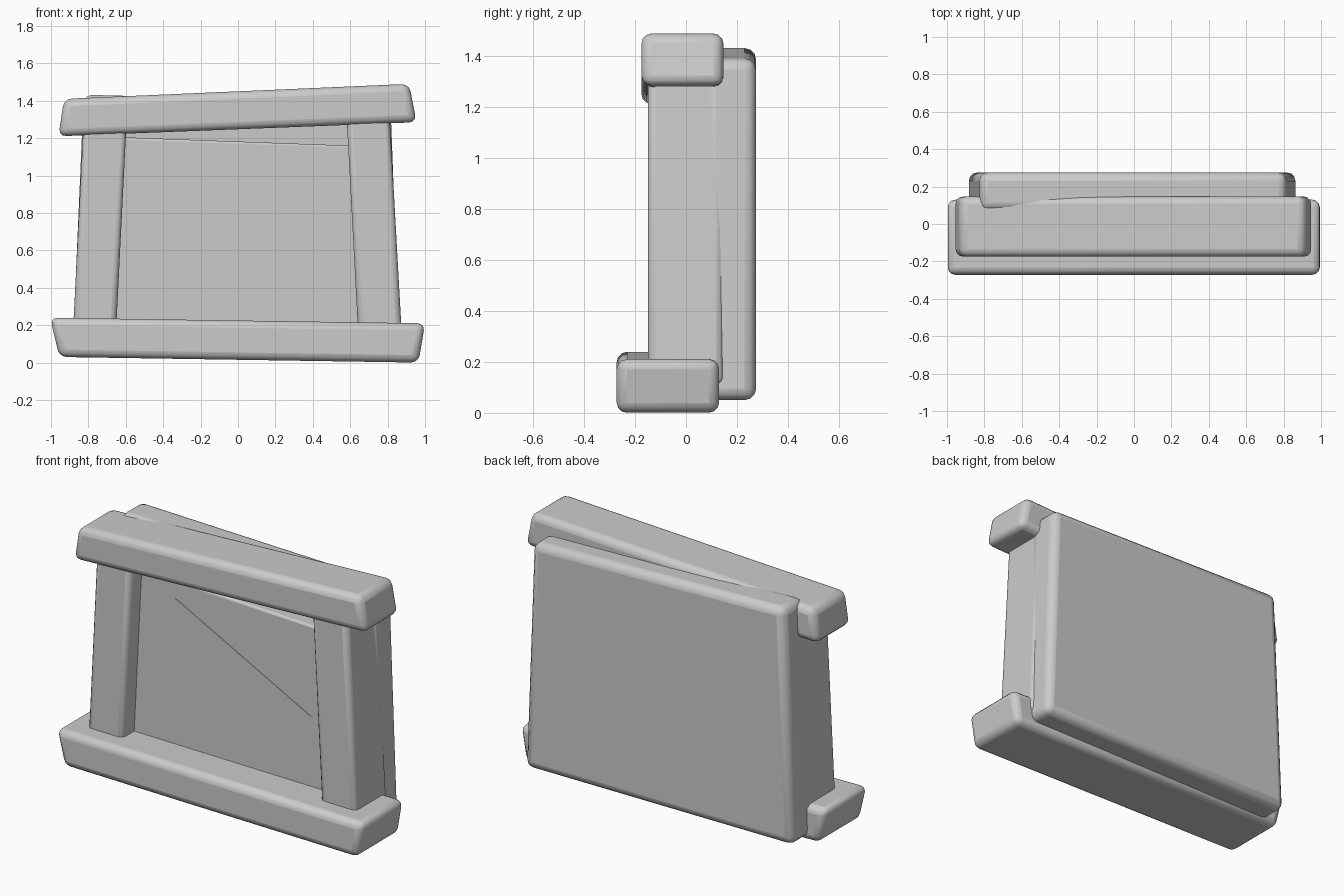
import bpy, bmesh

cube = bpy.data.objects.get("Cube")
if cube:
    bpy.data.objects.remove(cube, do_unlink=True)

# One plain grey for everything
grey = bpy.data.materials.new("light_grey")
grey.use_nodes = True
colour = (0.6, 0.6, 0.6, 1)
grey.diffuse_color = colour
grey.node_tree.nodes["Principled BSDF"].inputs["Base Color"].default_value = colour


def slab(name, outline, front, back, bevel=0.0):
    """Extrude an x-z outline from front to back in y, then round its edges."""
    bm = bmesh.new()
    face = bm.faces.new([bm.verts.new((x, front, z)) for x, z in outline])
    out = bmesh.ops.extrude_face_region(bm, geom=[face])
    for v in out["geom"]:
        if isinstance(v, bmesh.types.BMVert):
            v.co.y = back
    bmesh.ops.recalc_face_normals(bm, faces=bm.faces)
    mesh = bpy.data.meshes.new(name)
    bm.to_mesh(mesh)
    bm.free()
    mesh.materials.append(grey)
    obj = bpy.data.objects.new(name, mesh)
    bpy.context.collection.objects.link(obj)
    if bevel:
        mod = obj.modifiers.new("rounded_edges", "BEVEL")
        mod.width = bevel
        mod.segments = 3
        mod.limit_method = "NONE"
    bpy.ops.object.select_all(action="DESELECT")
    obj.select_set(True)
    bpy.context.view_layer.objects.active = obj
    bpy.ops.object.shade_smooth_by_angle(angle=0.6)
    return obj


# Crooked beams
slab("lintel", [(-0.96, 1.21), (0.955, 1.285), (0.915, 1.49), (-0.93, 1.41)],
     -0.175, 0.147, 0.04)
slab("sill", [(-0.955, 0.03), (0.965, 0), (1, 0.21), (-1.005, 0.24)],
     -0.272, 0.13, 0.04)

# Leaning posts
slab("right_post", [(-0.885, 0.11), (-0.655, 0.11), (-0.595, 1.3), (-0.825, 1.3)],
     -0.15, 0.148, 0.03)
slab("left_post", [(0.645, 0.11), (0.878, 0.11), (0.81, 1.33), (0.58, 1.33)],
     -0.15, 0.148, 0.03)

# Backing panel, pane and the diagonal glint on the pane
slab("back_panel", [(-0.885, 0.05), (0.865, 0.05), (0.815, 1.39), (-0.825, 1.432)],
     0.07, 0.275, 0.045)
slab("pane", [(-0.7, 0.15), (0.7, 0.15), (0.68, 1.157), (-0.68, 1.207)],
     -0.04, 0.1, 0.012)
slab("pane_glint", [(-0.53, 0.97), (0.505, 0.505), (0.505, 0.63), (-0.38, 1.09)],
     -0.043, -0.03)
